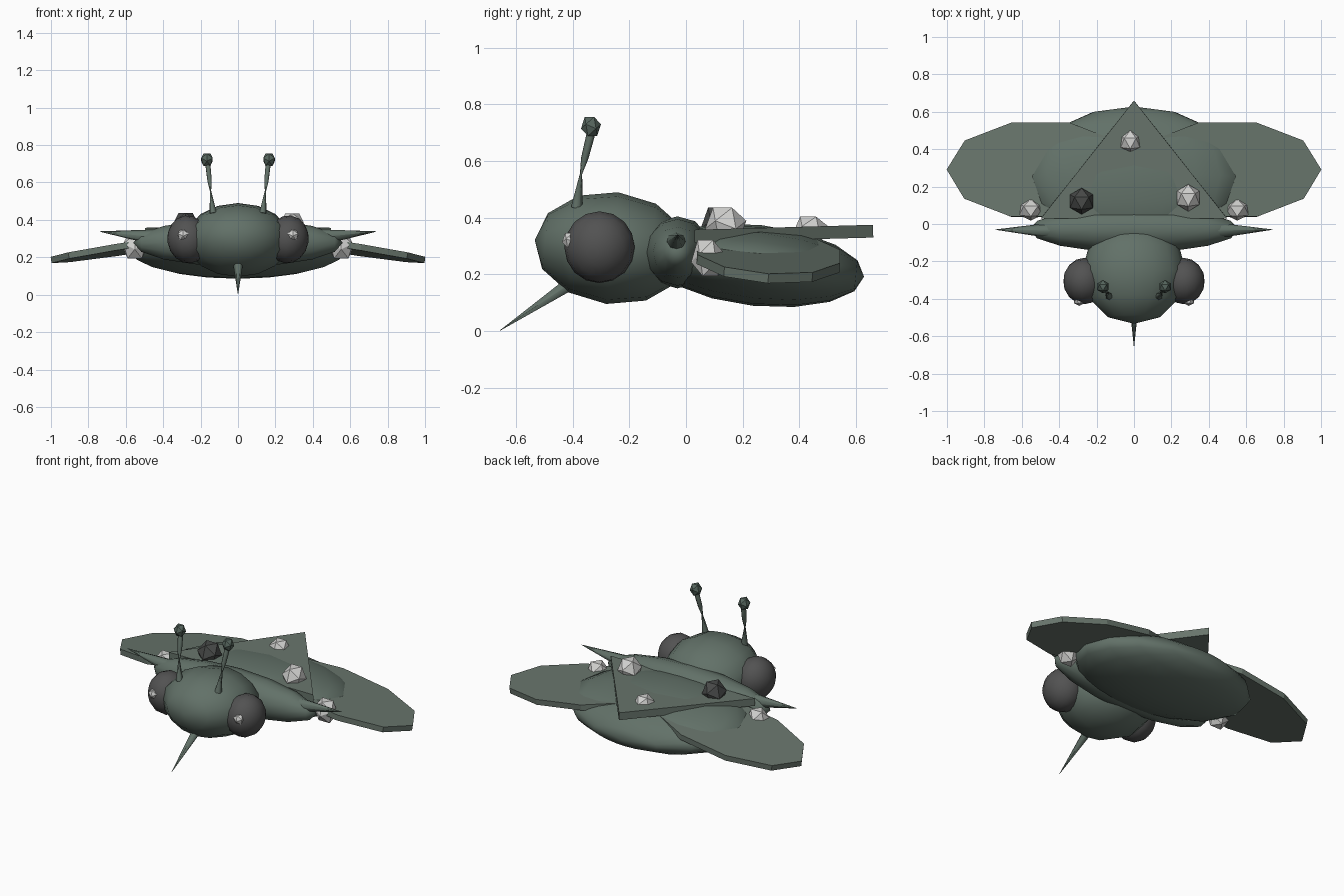
import bpy, bmesh, math
from mathutils import Vector, Matrix

if "Cube" in bpy.data.objects:
    bpy.data.objects.remove(bpy.data.objects["Cube"])


def material(name, srgb):
    m = bpy.data.materials.new(name)
    m.diffuse_color = [((c / 255 + 0.055) / 1.055) ** 2.4 for c in srgb] + [1]
    m.use_nodes = True
    m.node_tree.nodes["Principled BSDF"].inputs["Base Color"].default_value = m.diffuse_color
    return m


GREEN = material("moss_green", (98, 113, 104))
DARK_GREEN = material("dark_moss", (86, 102, 94))
WING = material("wing_green", (104, 117, 108))
EYE = material("eye_grey", (82, 82, 82))
DARK = material("spot_dark", (72, 74, 73))
LIGHT = material("spot_light", (210, 210, 208))


def finish(name, bm, mat, smooth=None):
    """Turn a bmesh into an object, optionally smooth shaded."""
    bmesh.ops.recalc_face_normals(bm, faces=bm.faces)
    me = bpy.data.meshes.new(name)
    bm.to_mesh(me)
    bm.free()
    me.materials.append(mat)
    ob = bpy.data.objects.new(name, me)
    bpy.context.collection.objects.link(ob)
    if smooth:
        bpy.ops.object.select_all(action='DESELECT')
        ob.select_set(True)
        bpy.context.view_layer.objects.active = ob
        bpy.ops.object.shade_smooth_by_angle(angle=math.radians(smooth))
    return ob


def place(loc, rot=(0, 0, 0)):
    r = Matrix.Identity(4)
    for a, axis in zip(rot, 'XYZ'):
        r = Matrix.Rotation(math.radians(a), 4, axis) @ r
    return Matrix.Translation(loc) @ r


def ellipsoid(name, loc, radii, mat, pole, rot=(0, 0, 0), seg=16, rings=6):
    """Coarse sphere with its poles along x or y."""
    bm = bmesh.new()
    bmesh.ops.create_uvsphere(bm, u_segments=seg, v_segments=rings, radius=1)
    turn = Matrix.Rotation(math.pi / 2, 4, 'X' if pole == 'y' else 'Y')
    bm.transform(place(loc, rot) @ Matrix.Diagonal((*radii, 1)) @ turn)
    return finish(name, bm, mat, 70)


def gem(name, loc, radii, mat):
    """Twenty-sided knob resting with a face upward."""
    bm = bmesh.new()
    bmesh.ops.create_icosphere(bm, subdivisions=1, radius=1)
    turn = Matrix.Rotation(math.radians(-90), 4, 'Z') @ Matrix.Rotation(math.radians(37.38), 4, 'Y')
    bm.transform(Matrix.Translation(loc) @ Matrix.Diagonal((*radii, 1)) @ turn)
    return finish(name, bm, mat)


def tube(name, path, mat, seg=6):
    """Loft rings along (point, radius) pairs."""
    bm = bmesh.new()
    pts = [Vector(p) for p, _ in path]
    quat = (pts[-1] - pts[0]).to_track_quat('Z', 'Y')
    rings = []
    for p, (_, r) in zip(pts, path):
        rings.append([bm.verts.new(p + quat @ Vector((r * math.cos(a), r * math.sin(a), 0)))
                      for a in (2 * math.pi * i / seg for i in range(seg))])
    for lo, hi in zip(rings, rings[1:]):
        for i in range(seg):
            j = (i + 1) % seg
            bm.faces.new((lo[i], lo[j], hi[j], hi[i]))
    bm.faces.new(rings[0])
    bm.faces.new(rings[-1])
    return finish(name, bm, mat, 65)


def plate(name, loc, rot, radii, sides, thick, start, mat):
    """Flat regular polygon with a corner at the start angle, stretched and tilted."""
    bm = bmesh.new()
    bmesh.ops.create_cone(bm, cap_ends=True, segments=sides, radius1=1, radius2=1, depth=1)
    v = max(bm.verts, key=lambda w: w.co.y).co
    turn = Matrix.Rotation(math.radians(start) - math.atan2(v.y, v.x), 4, 'Z')
    bm.transform(place(loc, rot) @ Matrix.Diagonal((radii[0], radii[1], thick, 1)) @ turn)
    return finish(name, bm, mat)


# Body
ellipsoid("head", (0, -0.26, 0.293), (0.28, 0.275, 0.198), GREEN, 'y', (-6, 0, 0))
ellipsoid("thorax", (0, -0.03, 0.278), (0.56, 0.122, 0.127), GREEN, 'x', seg=12, rings=8)
ellipsoid("abdomen", (0, 0.25, 0.232), (0.57, 0.38, 0.143), GREEN, 'y', (-6, 0, 0), seg=20, rings=8)

# Piercing mouthpart
tube("proboscis", [((0, -0.36, 0.20), 0.032), ((0, -0.655, 0.003), 0.001)], GREEN)

# Triangular back shield
plate("back_shield", (0, 0.24, 0.341), (1.6, 0, 0), (0.575, 0.42), 3, 0.045, 90, WING)

# Mirrored parts
for s, side in ((1, "right"), (-1, "left")):
    ellipsoid("eye_" + side, (s * 0.266, -0.305, 0.296), (0.112, 0.124, 0.128), EYE, 'x',
              (0, s * 8, 0), seg=16, rings=8)
    gem("eye_glint_" + side, (s * 0.293, -0.408, 0.32), (0.034, 0.03, 0.034), LIGHT)
    tube("shoulder_spike_" + side, [((s * 0.42, -0.035, 0.305), 0.045),
                                    ((s * 0.74, -0.03, 0.338), 0.001)], GREEN, 8)
    tube("antenna_" + side, [((s * 0.133, -0.385, 0.435), 0.021), ((s * 0.147, -0.37, 0.555), 0.004),
                             ((s * 0.152, -0.357, 0.61), 0.013), ((s * 0.16, -0.338, 0.685), 0.015),
                             ((s * 0.165, -0.336, 0.71), 0.012)], GREEN)
    gem("antenna_knob_" + side, (s * 0.166, -0.335, 0.722), (0.036, 0.036, 0.042), DARK_GREEN)
    plate("wing_" + side, (s * 0.5, 0.29, 0.262), (-3.5, s * 8.7, 0), (0.505, 0.265), 10, 0.034, 0, WING)
    gem("wing_knob_" + side, (s * 0.552, 0.077, 0.258), (0.072, 0.06, 0.08), LIGHT)

# Shield knobs
gem("shield_knob_rear", (-0.02, 0.44, 0.36), (0.06, 0.062, 0.055), LIGHT)
gem("shield_knob_right", (0.29, 0.14, 0.375), (0.07, 0.074, 0.076), LIGHT)
gem("shield_knob_left", (-0.28, 0.122, 0.375), (0.072, 0.072, 0.078), DARK)
